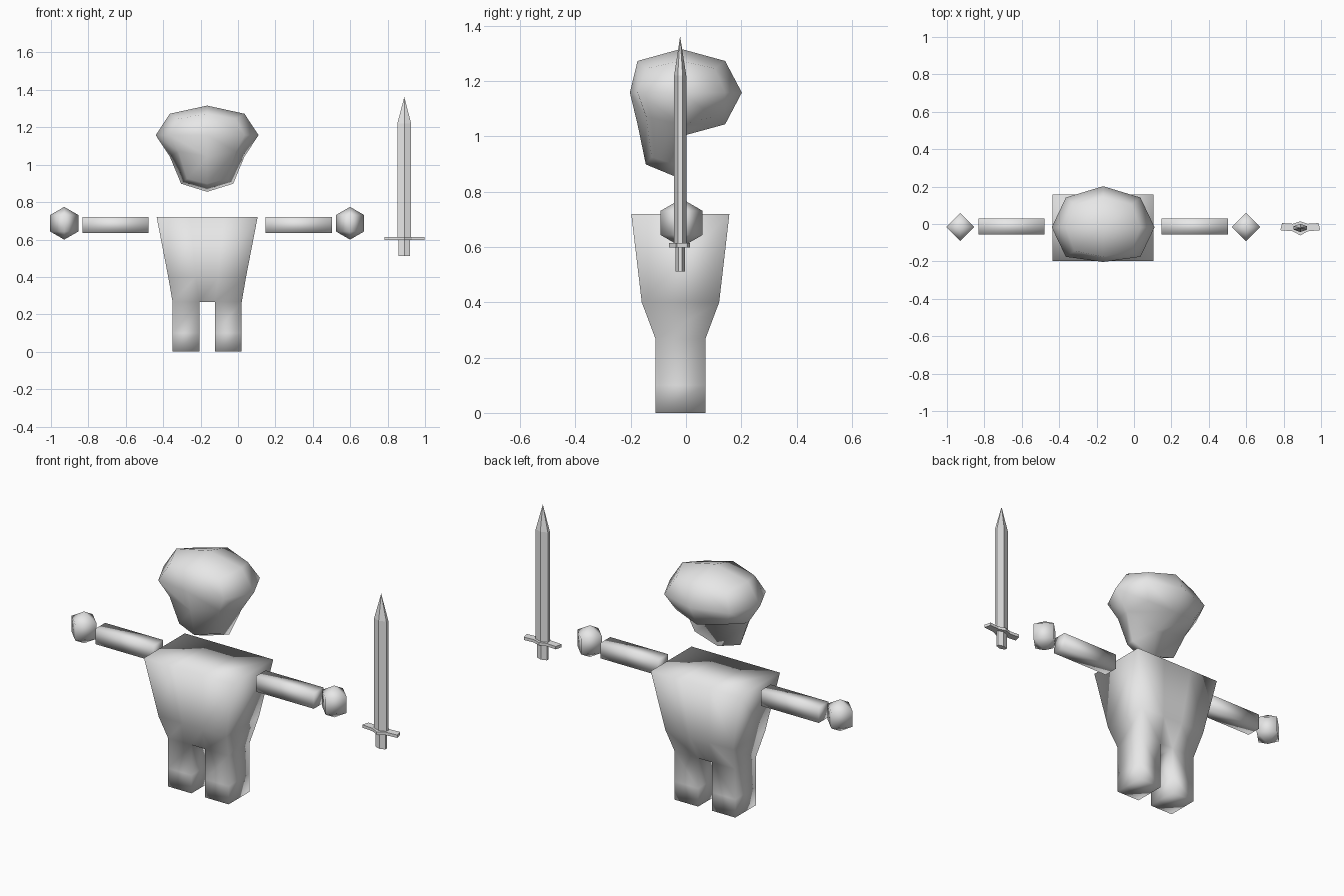
import bpy, bmesh
from mathutils import Vector

if "Cube" in bpy.data.objects:
    bpy.data.objects.remove(bpy.data.objects["Cube"])

CX, CY = -0.165, -0.018      # body centre
grey = bpy.data.materials.new("plain_grey")
grey.diffuse_color = (0.8, 0.8, 0.8, 1)
grey.use_nodes = True
grey.node_tree.nodes["Principled BSDF"].inputs["Base Color"].default_value = grey.diffuse_color


def finish(bm, name, smooth=True):
    """Turn a bmesh into a named object."""
    bmesh.ops.recalc_face_normals(bm, faces=bm.faces[:])
    for f in bm.faces:
        f.smooth = smooth
    me = bpy.data.meshes.new(name)
    bm.to_mesh(me)
    bm.free()
    me.materials.append(grey)
    ob = bpy.data.objects.new(name, me)
    bpy.context.collection.objects.link(ob)
    return ob


def loft(name, rings, smooth=False):
    """Skin closed rings of equal length, with end caps."""
    bm = bmesh.new()
    loops = [[bm.verts.new(p) for p in r] for r in rings]
    n = len(loops[0])
    for a, b in zip(loops, loops[1:]):
        for i in range(n):
            j = (i + 1) % n
            bm.faces.new((a[i], a[j], b[j], b[i]))
    bm.faces.new(loops[0])
    bm.faces.new(loops[-1])
    bmesh.ops.remove_doubles(bm, verts=bm.verts[:], dist=0.0005)
    return finish(bm, name, smooth)


# Head: rounded 2x2x2 block, chin pulled from the front half of the underside
bm = bmesh.new()
bmesh.ops.create_cube(bm, size=2)
bmesh.ops.subdivide_edges(bm, edges=bm.edges[:], cuts=1, use_grid_fill=True)
for v in bm.verts:
    k = sum(abs(c) > 0.5 for c in v.co)
    f = {1: 1, 2: 0.725, 3: 0.555}[k]
    fy = {1: 1, 2: 0.85, 3: 0.68}[k] * 0.185 if v.co.y < 0 else f * 0.22
    v.co = Vector((v.co.x * 0.275 * f, v.co.y * fy, v.co.z * 0.158 * f))
bm.normal_update()
under = [f for f in bm.faces
         if f.normal.z < -0.6 and f.calc_center_median().y < 0
         and any(v.co.z < -0.15 for v in f.verts)]
res = bmesh.ops.extrude_face_region(bm, geom=under)
for v in res["geom"]:
    if isinstance(v, bmesh.types.BMVert):
        v.co = Vector((v.co.x * 0.7, v.co.y * 0.67 - 0.022, v.co.z - 0.145))
old = [f for f in under if f.is_valid]
if old:
    bmesh.ops.delete(bm, geom=old, context='FACES')
bmesh.ops.translate(bm, verts=bm.verts[:], vec=(CX, CY, 1.158))
finish(bm, "head")

# Torso and legs: one skin, four columns wide
bm = bmesh.new()


def row(z, xo, xi, y0, y1):
    xs = (-xo, -xi, xi, xo)
    return [[bm.verts.new((CX + x, y, z)) for x in xs] for y in (y0, y1)]


rows = [row(0, 0.185, 0.042, -0.11, 0.07),
        row(0.1, 0.185, 0.042, -0.11, 0.07),
        row(0.267, 0.185, 0.042, -0.11, 0.07),
        row(0.4, 0.208, 0.06, -0.16, 0.12),
        row(0.72, 0.27, 0.09, -0.198, 0.157)]
for k, (a, b) in enumerate(zip(rows, rows[1:])):
    for s in (0, 1):
        for i in range(3):
            if i != 1 or k >= 2:                 # gap between the legs
                bm.faces.new((a[s][i], a[s][i + 1], b[s][i + 1], b[s][i]))
    for i in ((0, 3) if k >= 2 else (0, 1, 2, 3)):
        bm.faces.new((a[0][i], a[1][i], b[1][i], b[0][i]))
for r, cols in ((rows[0], (0, 2)), (rows[2], (1,)), (rows[4], (0, 1, 2))):
    for i in cols:                               # soles, crotch, shoulders
        bm.faces.new((r[0][i], r[0][i + 1], r[1][i + 1], r[1][i]))
finish(bm, "torso_and_legs")

# Arms and hands
for side, s in (("left", 1), ("right", -1)):
    x = CX + s * 0.4895
    ring = [(-1, -1), (1, -1), (1, 1), (-1, 1)]
    loft(side + "_arm",
         [[(x + e, -0.013 + a * 0.0425, 0.678 + b * 0.0425) for a, b in ring]
          for e in (-0.177, 0.177)], smooth=True)
    bm = bmesh.new()
    bmesh.ops.create_uvsphere(bm, u_segments=4, v_segments=3, radius=0.0875)
    bmesh.ops.translate(bm, verts=bm.verts[:], vec=(CX + s * 0.764, -0.016, 0.687))
    finish(bm, side + "_hand")

# Sword: six-sided blade and grip, bowed guard
SX, SY = 0.889, -0.021


def hexagon(w, d, z, side=0.4):
    pts = [(-w, -d * side), (0, -d), (w, -d * side),
           (w, d * side), (0, d), (-w, d * side)]
    return [(SX + x, SY + y, z) for x, y in pts]


loft("sword_blade", [hexagon(0.037, 0.022, 0.612), hexagon(0.037, 0.022, 1.22),
                     hexagon(0.0002, 0.0002, 1.362)])
loft("sword_grip", [hexagon(0.03, 0.017, 0.512), hexagon(0.03, 0.017, 0.602)])
outline = [(-0.107, -0.012), (-0.04, -0.018), (0, -0.04), (0.04, -0.018),
           (0.107, -0.012), (0.097, 0.026), (0.04, 0.022), (0, 0.035),
           (-0.04, 0.022), (-0.097, 0.026)]
loft("sword_guard", [[(SX + x, SY + y, z) for x, y in outline]
                     for z in (0.598, 0.614)])
